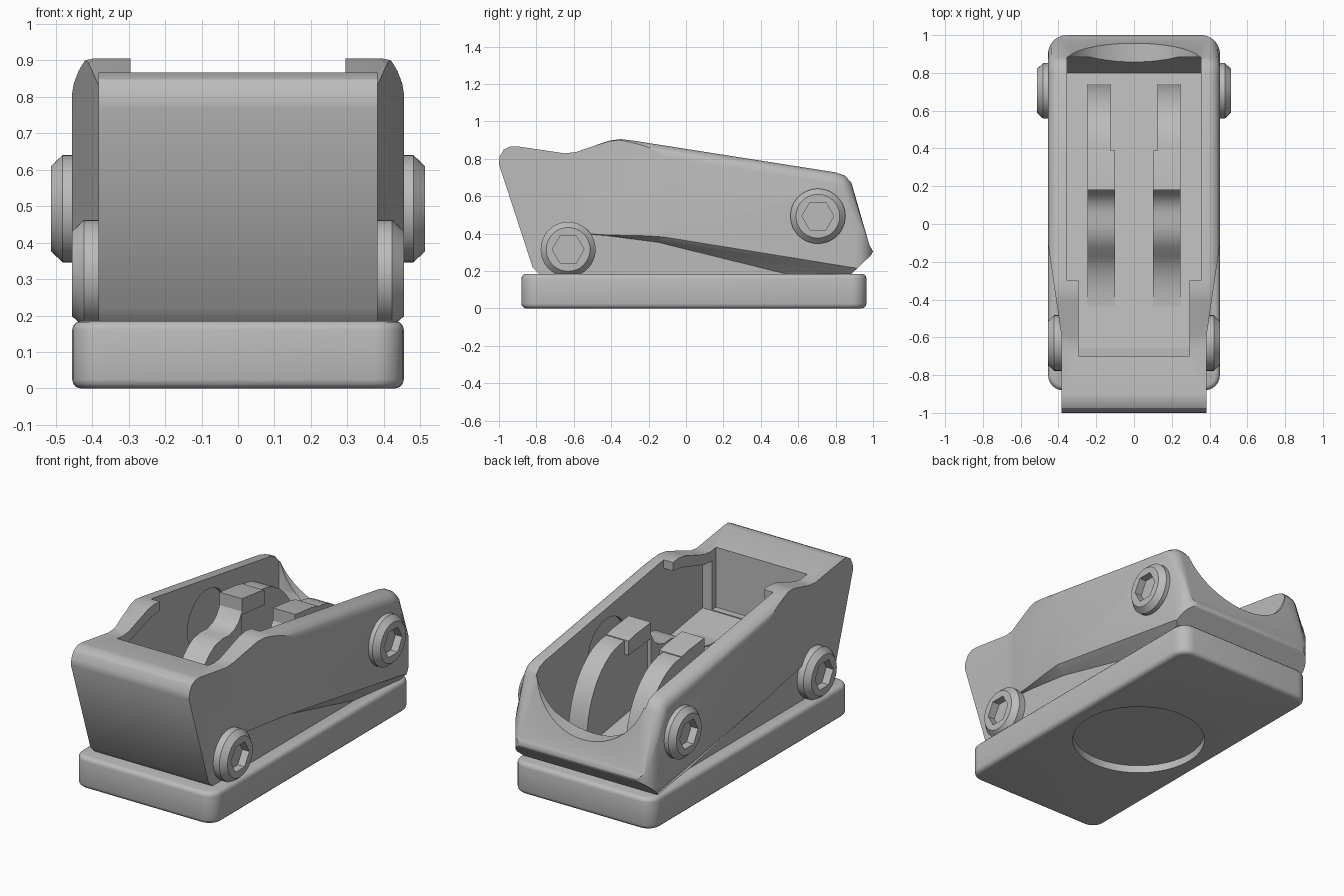
import bpy, bmesh, math

cube = bpy.data.objects.get("Cube")
if cube:
    bpy.data.objects.remove(cube, do_unlink=True)

grey = bpy.data.materials.new("plain_grey")
grey.use_nodes = True
COLOUR = (0.5, 0.5, 0.5, 1)
grey.diffuse_color = COLOUR
grey.node_tree.nodes["Principled BSDF"].inputs["Base Color"].default_value = COLOUR


def finish(bm, name):
    bmesh.ops.recalc_face_normals(bm, faces=bm.faces)
    mesh = bpy.data.meshes.new(name)
    bm.to_mesh(mesh)
    bm.free()
    ob = bpy.data.objects.new(name, mesh)
    mesh.materials.append(grey)
    bpy.context.collection.objects.link(ob)
    return ob


def place(axis, a, b, c):
    return {"x": (c, a, b), "y": (a, c, b), "z": (a, b, c)}[axis]


def loft(axis, rings):
    """Join (points, position) rings along an axis into a closed solid."""
    bm = bmesh.new()
    loops = [[bm.verts.new(place(axis, a, b, c)) for a, b in pts] for pts, c in rings]
    n = len(loops[0])
    for low, high in zip(loops, loops[1:]):
        for i in range(n):
            j = (i + 1) % n
            bm.faces.new((low[i], low[j], high[j], high[i]))
    bm.faces.new(loops[0])
    bm.faces.new(loops[-1])
    bmesh.ops.recalc_face_normals(bm, faces=bm.faces)
    return bm


def prism(axis, pts, lo, hi):
    return loft(axis, [(pts, lo), (pts, hi)])


def oval(a, b, ra, rb, n=48):
    return [(a + ra * math.cos(2 * math.pi * i / n), b + rb * math.sin(2 * math.pi * i / n))
            for i in range(n)]


def quarter(a, b, ra, rb, n=12):
    return oval(a, b, ra, rb, 4 * n)[:n + 1]


def cut(ob, bm):
    tool = finish(bm, "cutter")
    tool.hide_render = True
    mod = ob.modifiers.new("cut", "BOOLEAN")
    mod.operation = "DIFFERENCE"
    mod.solver = "EXACT"
    mod.object = tool
    bpy.context.view_layer.objects.active = ob
    bpy.ops.object.modifier_apply(modifier=mod.name)
    bpy.data.objects.remove(tool, do_unlink=True)


def smooth(ob):
    bpy.ops.object.select_all(action="DESELECT")
    ob.select_set(True)
    bpy.context.view_layer.objects.active = ob
    bpy.ops.object.shade_smooth_by_angle(angle=math.radians(32))


# Base plate: rounded block with a round recess underneath
bm = prism("z", [(-.455, -.88), (.455, -.88), (.455, .965), (-.455, .965)], 0, .185)
upright = [e for e in bm.edges if abs(e.verts[0].co.z - e.verts[1].co.z) > .1]
bmesh.ops.bevel(bm, geom=upright, offset=.08, segments=6, profile=.5, affect="EDGES")
rims = [e for e in bm.edges if abs(e.verts[0].co.z - e.verts[1].co.z) < .01]
bmesh.ops.bevel(bm, geom=rims, offset=.025, segments=3, profile=.5, affect="EDGES")
base = finish(bm, "base_plate")
cut(base, prism("z", oval(0, .04, .365, .365, 64), -.1, .045))
smooth(base)

# Housing: side profile extruded, with rounded shoulders
profile = [(-.78, .18), (-.82, .22), (-1, .77), (-.997, .81), (-.975, .848), (-.94, .866),
           (-.9, .866), (-.65, .829), (-.59, .835), (-.41, .897), (-.35, .905), (-.29, .898),
           (.8, .727), (.85, .71), (.885, .67), (.98, .34), (1, .305), (.99, .285), (.88, .18)]
bm = prism("x", profile, -.455, .455)
shoulder = [e for e in bm.edges
            if abs(e.verts[0].co.x - e.verts[1].co.x) < .01
            and max(v.co.z for v in e.verts) > .35]
bmesh.ops.bevel(bm, geom=shoulder, offset=.06, segments=4, profile=.5, affect="EDGES")
housing = finish(bm, "housing")

for s in (1, -1):
    # Narrowing towards the front
    cut(housing, prism("z", [(s * x, y) for x, y in
                             ((.383, -1.2), (.383, -.6), (.462, -.06), (.7, -.06), (.7, -1.2))], 0, 1.2))
    # Rounded rear corners
    corner = quarter(.355, .9, .1, .1) + [(.355, 1.2), (.7, 1.2), (.7, .9)]
    cut(housing, prism("z", [(s * x, y) for x, y in corner], 0, 1.2))
    # Undercut along the lower side, deepening towards the rear
    line = [(-.56, .4), (-.42, .4), (-.15, .388), (.95, .21), (.95, .02), (-.56, .02)]
    inner = [(y, z - .085 * (y + .56)) for y, z in line]
    cut(housing, loft("x", [(inner, s * .383), (line, s * .458)]))

# Cavity with a sloping floor, leaving overhanging lips at the front
hollow = [(-.66, .48), (.8, .25), (.885, .5), (.885, 1.3), (-.3, 1.3), (-.3, .85),
          (-.38, .84), (-.59, .775), (-.66, .77)]
cut(housing, prism("x", hollow, -.355, .355))
cut(housing, prism("z", [(-.295, -.7), (.295, -.7), (.295, -.28), (-.295, -.28)], .485, 1.3))
# Scooped rear wall
cut(housing, prism("y", oval(0, .74, .355, .32), .8, 1.3))
# Shallow round pockets inside the side walls
for s in (1, -1):
    cut(housing, prism("x", oval(.22, .575, .18, .18), s * .3, s * .375))
smooth(housing)

# Pair of inner hooks: wavy front claw, curved back and a wider lip at the tip
claw = [(.18, .2), (.18, .71), (.15, .66), (.11, .63), (.06, .615), (0, .62), (-.07, .605),
        (-.12, .575), (-.17, .525), (-.22, .485), (-.29, .457), (-.37, .445), (-.46, .445), (-.46, .2)]
back = [(.18, .2), (.74, .2)] + quarter(.39, .3, .35, .45) + [(.18, .765)]
lip = [(.18, .69), (.39, .67), (.39, .755), (.33, .768), (.18, .785)]
for s, side in ((1, "left"), (-1, "right")):
    for part, pts, near in (("claw", claw, .1), ("back", back, .125), ("lip", lip, .1)):
        smooth(finish(prism("x", pts, s * near, s * .245), side + "_hook_" + part))

# Chamfered bolts with hexagonal sockets
for s, side in ((1, "left"), (-1, "right")):
    for end, y, z, root, face in (("front", -.63, .315, .36, .455), ("rear", .705, .493, .43, .513)):
        rings = [(oval(y, z, r, r), s * x) for r, x in
                 ((.147, root), (.147, face - .032), (.117, face))]
        bolt = finish(loft("x", rings), side + "_" + end + "_bolt")
        cut(bolt, prism("x", oval(y, z, .085, .085, 6), s * (face - .045), s * (face + .1)))
        smooth(bolt)
